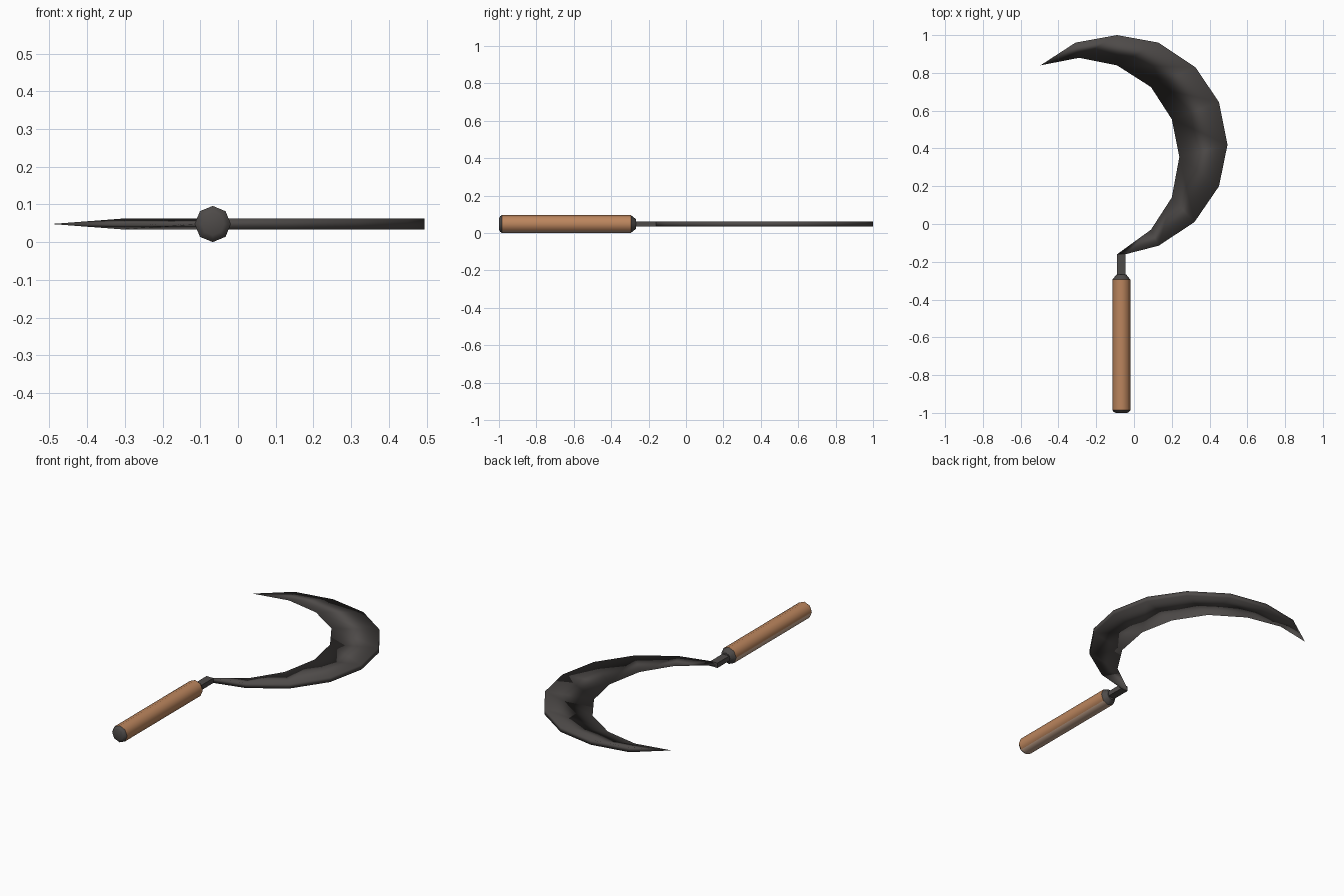
import bpy, bmesh, math

if "Cube" in bpy.data.objects:
    bpy.data.objects.remove(bpy.data.objects["Cube"])

CX, CZ = -0.067, 0.048   # handle axis


def material(name, rgb):
    m = bpy.data.materials.new(name)
    m.diffuse_color = (*rgb, 1)
    m.use_nodes = True
    m.node_tree.nodes["Principled BSDF"].inputs["Base Color"].default_value = m.diffuse_color
    return m


iron = material("dark iron", (0.076, 0.069, 0.066))
wood = material("brown wood", (0.50, 0.235, 0.11))
worn = material("pale worn wood", (0.58, 0.39, 0.28))


def make_object(name, bm, mat, angle):
    bmesh.ops.remove_doubles(bm, verts=bm.verts, dist=1e-5)
    bmesh.ops.recalc_face_normals(bm, faces=bm.faces)
    me = bpy.data.meshes.new(name)
    bm.to_mesh(me)
    bm.free()
    me.materials.append(mat)
    ob = bpy.data.objects.new(name, me)
    bpy.context.collection.objects.link(ob)
    bpy.ops.object.select_all(action='DESELECT')
    ob.select_set(True)
    bpy.context.view_layer.objects.active = ob
    bpy.ops.object.shade_smooth_by_angle(angle=math.radians(angle))
    return ob


def lathe(name, profile, mat, sides=8, angle=50):
    """Capped rings of (y, radius) about the handle axis."""
    bm = bmesh.new()
    rings = []
    for y, r in profile:
        rings.append([bm.verts.new((CX + r * math.cos(a), y, CZ + r * math.sin(a)))
                      for a in (2 * math.pi * i / sides for i in range(sides))])
    for a, b in zip(rings, rings[1:]):
        for i in range(sides):
            j = (i + 1) % sides
            bm.faces.new((a[i], a[j], b[j], b[i]))
    bm.faces.new(rings[0])
    bm.faces.new(rings[-1])
    return make_object(name, bm, mat, angle)


# Handle, worn pale along its underside
grip = lathe("handle_grip", [(-0.985, 0.048), (-0.295, 0.048)], wood)
grip.data.materials.append(worn)
for p in grip.data.polygons:
    if p.normal.z < -0.3 and p.normal.x < 0.5:
        p.material_index = 1

# Metal ends of the handle
lathe("handle_end_cap", [(-1.0, 0.03), (-0.995, 0.04), (-0.985, 0.048)], iron)
lathe("handle_collar", [(-0.295, 0.048), (-0.268, 0.026)], iron)

# Square tang joining handle and blade
bm = bmesh.new()
bmesh.ops.create_cube(bm, size=1)
for v in bm.verts:
    v.co = (CX + v.co.x * 0.044, -0.2175 + v.co.y * 0.115, CZ + v.co.z * 0.028)
make_object("tang", bm, iron, 30)

# Crescent blade: thick outer spine, sharp inner edge, pointed tip
spine = [(-0.045, -0.16), (0.13, -0.115), (0.32, 0.01), (0.45, 0.20), (0.495, 0.42),
         (0.45, 0.645), (0.325, 0.83), (0.13, 0.96), (-0.09, 1.0), (-0.31, 0.96)]
edge = [(-0.089, -0.16), (0.09, -0.03), (0.20, 0.14), (0.24, 0.355), (0.24, 0.355),
        (0.20, 0.555), (0.09, 0.725), (-0.09, 0.84), (-0.09, 0.84), (-0.29, 0.88)]
T = 0.014
bm = bmesh.new()
sections, last = [], None
for s, e in zip(spine, edge):
    if last is None or last[0] != e:
        last = (e, bm.verts.new((*e, CZ)))
    sections.append((bm.verts.new((*s, CZ + T)), last[1], bm.verts.new((*s, CZ - T))))
tip = bm.verts.new((-0.495, 0.84, CZ))
sections.append((tip, tip, tip))
for a, b in zip(sections, sections[1:]):
    for i in range(3):
        j = (i + 1) % 3
        face = list(dict.fromkeys((a[i], a[j], b[j], b[i])))
        if len(face) > 2:
            bm.faces.new(face)
bm.faces.new(sections[0])
make_object("blade", bm, iron, 180)
